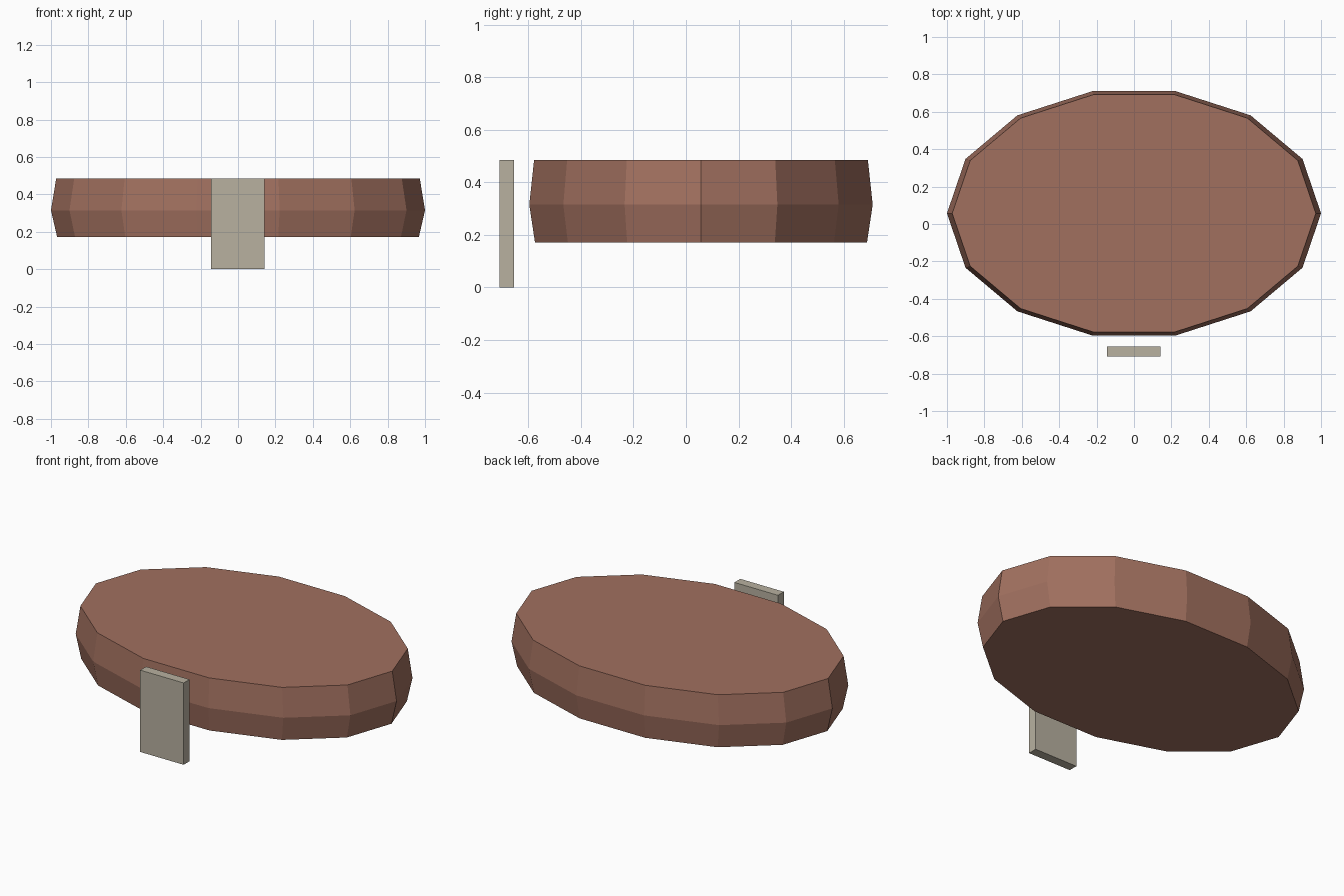
import bpy, bmesh, math

if "Cube" in bpy.data.objects:
    bpy.data.objects.remove(bpy.data.objects["Cube"])


def material(name, srgb):
    mat = bpy.data.materials.new(name)
    mat.diffuse_color = [(c / 255 / 12.92 if c < 11 else ((c / 255 + 0.055) / 1.055) ** 2.4)
                         for c in srgb] + [1]
    mat.use_nodes = True
    mat.node_tree.nodes["Principled BSDF"].inputs["Base Color"].default_value = mat.diffuse_color
    return mat


def finish(bm, name, mat):
    bmesh.ops.recalc_face_normals(bm, faces=bm.faces)
    mesh = bpy.data.meshes.new(name)
    bm.to_mesh(mesh)
    bm.free()
    mesh.materials.append(mat)
    obj = bpy.data.objects.new(name, mesh)
    bpy.context.collection.objects.link(obj)
    return obj


brown = material("reddish_brown", (161, 112, 95))
stone = material("warm_grey", (184, 177, 160))

# Oval slab: 14-sided rings, widest at the middle
SIDES, RX, RY, CY = 14, 1.0, 0.67, 0.057
bm = bmesh.new()
rings = []
for z, s in ((0.172, 0.967), (0.315, 1.0), (0.485, 0.972)):
    rings.append([bm.verts.new((RX * s * math.cos(a), CY + RY * s * math.sin(a), z))
                  for a in (2 * math.pi * i / SIDES for i in range(SIDES))])
for low, high in zip(rings, rings[1:]):
    for i in range(SIDES):
        j = (i + 1) % SIDES
        bm.faces.new((low[i], low[j], high[j], high[i]))
bm.faces.new(rings[0][::-1])
bm.faces.new(rings[-1])
finish(bm, "oval_slab", brown)

# Upright plate standing in front of the slab
bm = bmesh.new()
bmesh.ops.create_cube(bm, size=1)
bmesh.ops.scale(bm, vec=(0.285, 0.055, 0.485), verts=bm.verts)
bmesh.ops.translate(bm, vec=(-0.002, -0.682, 0.2425), verts=bm.verts)
finish(bm, "front_plate", stone)
